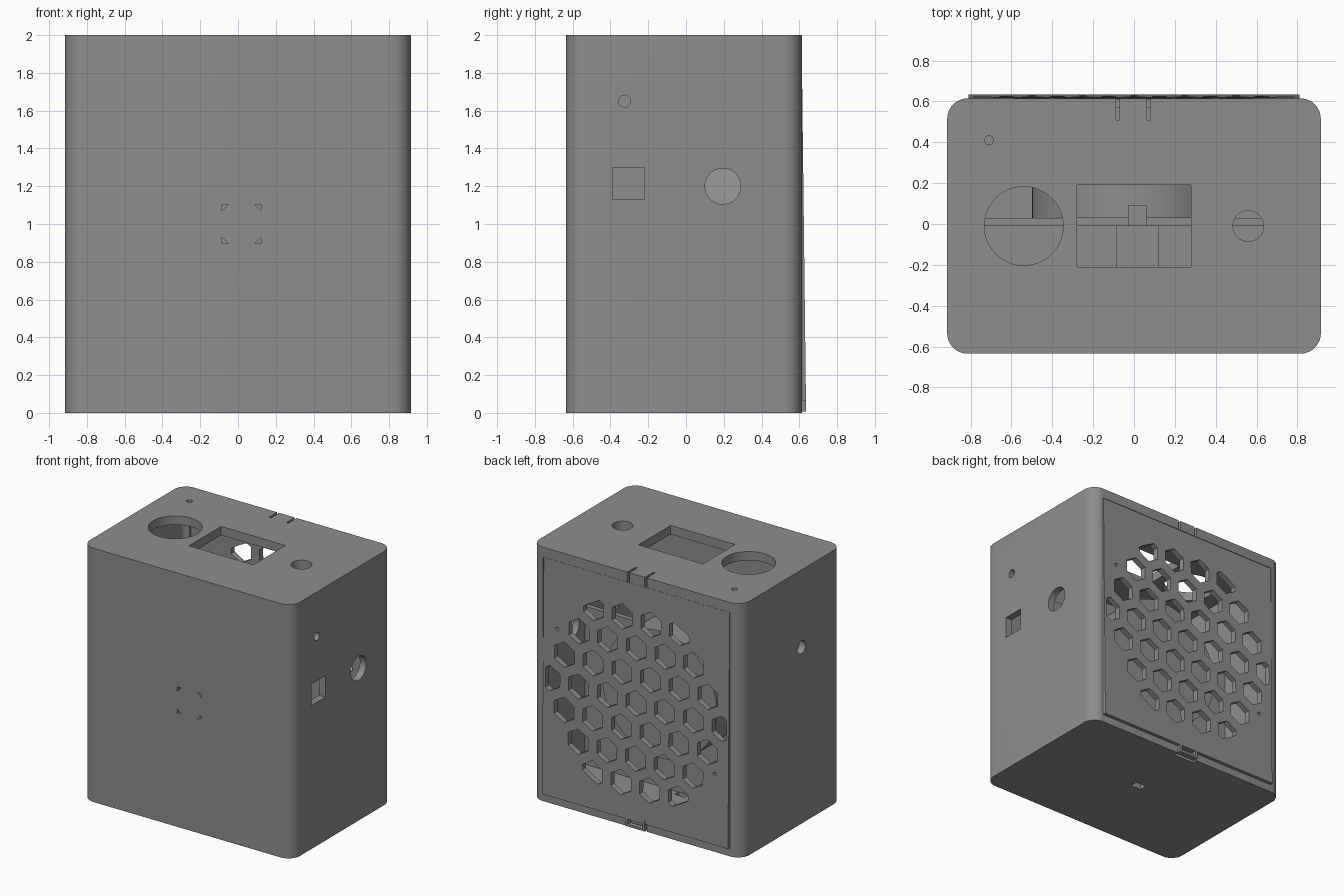
import bpy, bmesh, math
from mathutils import Matrix, Vector

if "Cube" in bpy.data.objects:
    bpy.data.objects.remove(bpy.data.objects["Cube"])

grey = bpy.data.materials.new("mid_grey")
grey.diffuse_color = (0.27, 0.27, 0.27, 1)
grey.use_nodes = True
grey.node_tree.nodes["Principled BSDF"].inputs["Base Color"].default_value = grey.diffuse_color


def make(name, bm):
    bmesh.ops.recalc_face_normals(bm, faces=bm.faces)
    me = bpy.data.meshes.new(name)
    bm.to_mesh(me)
    bm.free()
    me.materials.append(grey)
    ob = bpy.data.objects.new(name, me)
    bpy.context.collection.objects.link(ob)
    return ob


def add_box(bm, x0, x1, y0, y1, z0, z1):
    m = Matrix.Translation(((x0 + x1) / 2, (y0 + y1) / 2, (z0 + z1) / 2))
    bmesh.ops.create_cube(bm, size=1, matrix=m @ Matrix.Diagonal((x1 - x0, y1 - y0, z1 - z0, 1)))


def add_cyl(bm, centre, r, depth, axis, n=48):
    rot = {"x": Matrix.Rotation(math.pi / 2, 4, "Y"),
           "y": Matrix.Rotation(math.pi / 2, 4, "X"), "z": Matrix()}[axis]
    bmesh.ops.create_cone(bm, cap_ends=True, segments=n, radius1=r, radius2=r,
                          depth=depth, matrix=Matrix.Translation(centre) @ rot)


def box(name, *b):
    bm = bmesh.new()
    add_box(bm, *b)
    return make(name, bm)


def cyl(name, *a):
    bm = bmesh.new()
    add_cyl(bm, *a)
    return make(name, bm)


def rounded_box(name, x, y0, y1, z0, z1, r, n=10):
    bm = bmesh.new()
    pts = []
    for k, (cx, cy) in enumerate([(x - r, y1 - r), (r - x, y1 - r), (r - x, y0 + r), (x - r, y0 + r)]):
        for i in range(n + 1):
            a = math.pi / 2 * (k + i / n)
            pts.append(bm.verts.new((cx + r * math.cos(a), cy + r * math.sin(a), z0)))
    f = bm.faces.new(pts)
    ext = bmesh.ops.extrude_face_region(bm, geom=[f])["geom"]
    bmesh.ops.translate(bm, vec=(0, 0, z1 - z0), verts=[v for v in ext if isinstance(v, bmesh.types.BMVert)])
    return make(name, bm)


def boolean(ob, cutters, op="DIFFERENCE"):
    for c in cutters:
        m = ob.modifiers.new("cut", "BOOLEAN")
        m.object, m.operation, m.solver = c, op, "EXACT"
        m.use_self = False
    dg = bpy.context.evaluated_depsgraph_get()
    me = bpy.data.meshes.new_from_object(ob.evaluated_get(dg))
    ob.modifiers.clear()
    ob.data = me
    for c in cutters:
        bpy.data.objects.remove(c)


def smooth(ob):
    ob.data.shade_smooth()
    ob.data.set_sharp_from_angle(angle=math.radians(25))


# Hollow case with rounded upright edges
case = rounded_box("case", 0.915, -0.635, 0.615, 0, 2, 0.1)
cuts = [rounded_box("cavity", 0.86, -0.58, 0.56, 0.055, 1.93, 0.05),
        box("back_opening", -0.815, 0.815, 0.5, 0.7, 0.06, 1.922),
        box("top_window", -0.28, 0.28, -0.21, 0.19, 1.9, 2.1),
        cyl("top_large_hole", (-0.54, -0.01, 2), 0.193, 0.3, "z"),
        cyl("top_small_hole", (0.56, -0.01, 2), 0.075, 0.3, "z"),
        cyl("top_pin_hole", (-0.71, 0.41, 2), 0.022, 0.3, "z", 24),
        cyl("right_pin_hole", (0.9, -0.325, 1.65), 0.032, 0.3, "x", 24),
        cyl("right_round_hole", (0.9, 0.195, 1.2), 0.095, 0.3, "x"),
        box("right_square_hole", 0.8, 1.0, -0.39, -0.22, 1.13, 1.3),
        cyl("left_hole", (-0.9, -0.13, 1.39), 0.052, 0.3, "x", 32),
        box("latch_notch", -0.09, 0.09, 0.575, 0.7, -0.1, 0.1),
        box("floor_slot", -0.045, 0.045, 0.02, 0.08, -0.1, 0.1)]
for x in (-0.08, 0.073):  # slits either side of the top spring tongue
    cuts.append(box("tongue_slit", x - 0.009, x + 0.009, 0.51, 0.7, 1.9, 2.1))

# Four small triangular corner pockets on the front
bm = bmesh.new()
for sx in (-1, 1):
    for sz in (-1, 1):
        cx, cz = 0.018 + sx * 0.103, 1.0 + sz * 0.103
        tri = [bm.verts.new((cx + dx, -0.7, cz + dz))
               for dx, dz in ((0, 0), (-sx * 0.033, 0), (0, -sz * 0.033))]
        f = bm.faces.new(tri)
        ext = bmesh.ops.extrude_face_region(bm, geom=[f])["geom"]
        bmesh.ops.translate(bm, vec=(0, 0.1, 0), verts=[v for v in ext if isinstance(v, bmesh.types.BMVert)])
cuts.append(make("corner_pockets", bm))
boolean(case, cuts)
smooth(case)

# Back cover with a honeycomb grille clipped to a circle
MID = 0.99
bm = bmesh.new()
for row in range(-3, 4):
    n = 7 - abs(row)
    for i in range(n):
        x, z = (i - (n - 1) / 2) * 0.25, MID + row * 0.2165
        ring = [bm.verts.new((x + 0.1 * math.sin(math.pi / 3 * k), 0.4,
                              z + 0.1 * math.cos(math.pi / 3 * k))) for k in range(6)]
        f = bm.faces.new(ring)
        ext = bmesh.ops.extrude_face_region(bm, geom=[f])["geom"]
        bmesh.ops.translate(bm, vec=(0, 0.4, 0), verts=[v for v in ext if isinstance(v, bmesh.types.BMVert)])
hexes = make("hex_holes", bm)
boolean(hexes, [cyl("clip", (0, 0.6, MID), 0.79, 0.3, "y", 96)], "INTERSECT")
cover = box("back_cover", -0.81, 0.81, 0.568, 0.613, 0.065, 1.92)
boolean(cover, [hexes,
                cyl("pin_a", (0.69, 0.6, 1.39), 0.014, 0.3, "y", 16),
                cyl("pin_b", (-0.69, 0.6, 0.62), 0.014, 0.3, "y", 16)])
for v in cover.data.vertices:  # the cover leans out towards the bottom
    v.co.y += 0.022 * (1.92 - v.co.z) / 1.855
smooth(cover)

# Latch under the cover: two side arms and a foot
bm = bmesh.new()
for s in (-1, 1):
    add_box(bm, s * 0.075 - 0.01, s * 0.075 + 0.01, 0.595, 0.635, 0.01, 0.09)
add_box(bm, -0.085, 0.085, 0.595, 0.635, 0.008, 0.025)
make("latch", bm)

# Inner mounting plate, round driver, top tab and front boss
box("inner_plate", -0.86, 0.86, -0.01, 0.03, 0.055, 1.3)
smooth(cyl("round_driver", (0, 0.18, 0.95), 0.5, 0.3, "y", 64))
box("inner_tab", -0.03, 0.06, -0.01, 0.09, 1.25, 1.5)
box("front_boss", -0.085, 0.12, -0.6, -0.01, 0.9, 1.105)
